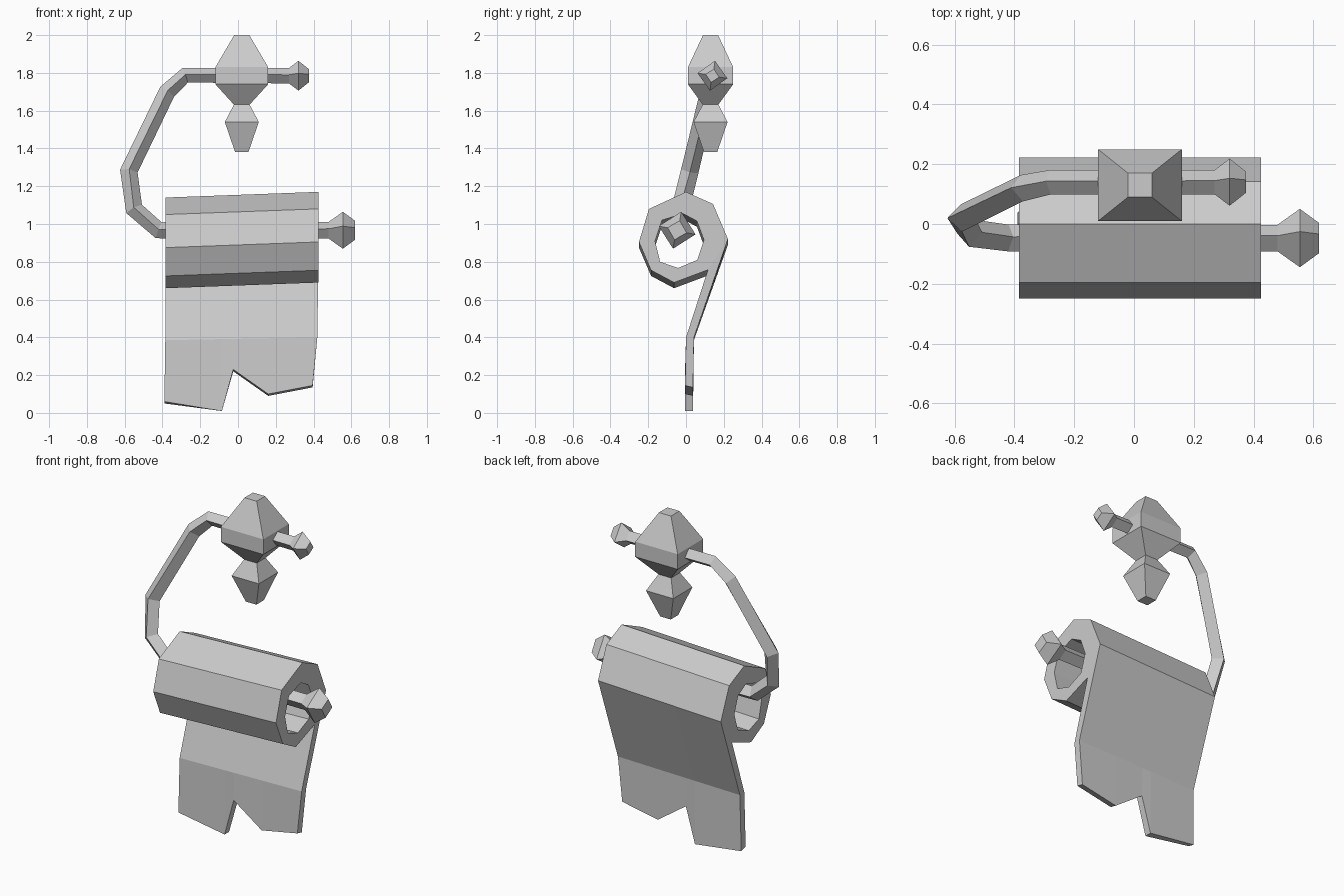
import bpy, bmesh
from math import cos, sin, radians
from mathutils import Vector

cube = bpy.data.objects.get("Cube")
if cube:
    bpy.data.objects.remove(cube, do_unlink=True)

grey = bpy.data.materials.new("plain_grey")
grey.use_nodes = True
COLOUR = (0.6, 0.6, 0.6, 1)
grey.diffuse_color = COLOUR
grey.node_tree.nodes["Principled BSDF"].inputs["Base Color"].default_value = COLOUR


def loft(name, rings, cyclic=False):
    """Skin closed rings of equal size; cap the ends unless cyclic."""
    bm = bmesh.new()
    loops = [[bm.verts.new(p) for p in ring] for ring in rings]
    n = len(loops[0])
    pairs = list(zip(loops, loops[1:]))
    if cyclic:
        pairs.append((loops[-1], loops[0]))
    for a, b in pairs:
        for i in range(n):
            j = (i + 1) % n
            bm.faces.new((a[i], a[j], b[j], b[i]))
    if not cyclic:
        bm.faces.new(loops[0])
        bm.faces.new(loops[-1])
    bmesh.ops.recalc_face_normals(bm, faces=bm.faces)
    mesh = bpy.data.meshes.new(name)
    bm.to_mesh(mesh)
    bm.free()
    mesh.materials.append(grey)
    obj = bpy.data.objects.new(name, mesh)
    bpy.context.collection.objects.link(obj)
    return obj


# Finial: stacked square sections (z, half width, half depth)
def finial(name, sections):
    corners = ((-1, -1), (1, -1), (1, 1), (-1, 1))
    loft(name, [[(0.02 + sx * w, 0.13 + sy * d, z) for sx, sy in corners]
                for z, w, d in sections])


finial("finial_upper", [(2, .04, .04), (1.83, .14, .12), (1.74, .14, .12), (1.63, .04, .04)])
finial("finial_drop", [(1.635, .04, .04), (1.54, .09, .09), (1.38, .035, .035)])

# Bent holder bar with a knob at each end (position, radius)
bar = [((.375, .14, 1.785), .036), ((.32, .14, 1.785), .08), ((.27, .14, 1.785), .041),
       ((-.28, .14, 1.787), .041), ((-.375, .12, 1.70), .045), ((-.578, .02, 1.28), .047),
       ((-.55, -.03, 1.08), .047), ((-.42, -.047, .967), .045), ((-.33, -.047, .967), .045),
       ((.48, -.047, .967), .045), ((.555, -.047, .967), .1), ((.62, -.047, .967), .052)]
points = [Vector(p) for p, r in bar]
rings = []
for i, (p, (_, radius)) in enumerate(zip(points, bar)):
    before = (p - points[max(i - 1, 0)]).normalized()
    after = (points[min(i + 1, len(bar) - 1)] - p).normalized()
    tangent = (before + after).normalized()
    side = Vector((0, 1, 0))
    side = (side - tangent * side.dot(tangent)).normalized()
    up = tangent.cross(side)
    twist = 12 - 27 * i / (len(bar) - 1)
    angles = [radians(twist + 90 * k) for k in range(4)]
    rings.append([p + radius * (side * cos(a) + up * sin(a)) for a in angles])
loft("holder_bar", rings)

# Paper columns across x, with the slight sag toward the left end
columns = [-.385, -.085, -.025, .16, .425]


def sag(x):
    return -.03 * (.425 - x) / .81


# Hollow paper roll, outer and inner outline as (y, z)
outer = [(0, 1.17), (.143, 1.106), (.222, .92), (.116, .757),
         (-.063, .69), (-.185, .755), (-.249, .905), (-.196, 1.08)]
inner = [(-.016, 1.055), (.058, 1.015), (.095, .915), (.06, .81),
         (-.042, .767), (-.137, .80), (-.164, .91), (-.127, 1.02)]
loft("paper_roll",
     [[(x, oy, oz + sag(x)) for x in columns] + [(x, iy, iz + sag(x)) for x in reversed(columns)]
      for (oy, oz), (iy, iz) in zip(outer, inner)], cyclic=True)

# Hanging sheet with a torn lower edge
torn_edge = [(-.39, .06), (-.085, .01), (-.025, .23), (.16, .10), (.395, .145)]
rings = []
for x, (bx, bz) in zip(columns, torn_edge):
    s = sag(x)
    mx = min(x, .42)
    rings.append([(x, .222, .92 + s), (mx, .042, .40 + s / 2), (bx, .037, bz - .01 * (bz > .01)),
                  (bx, -.005, bz), (mx, 0, .40 + s / 2), (x, .116, .757 + s)])
loft("hanging_sheet", rings)
